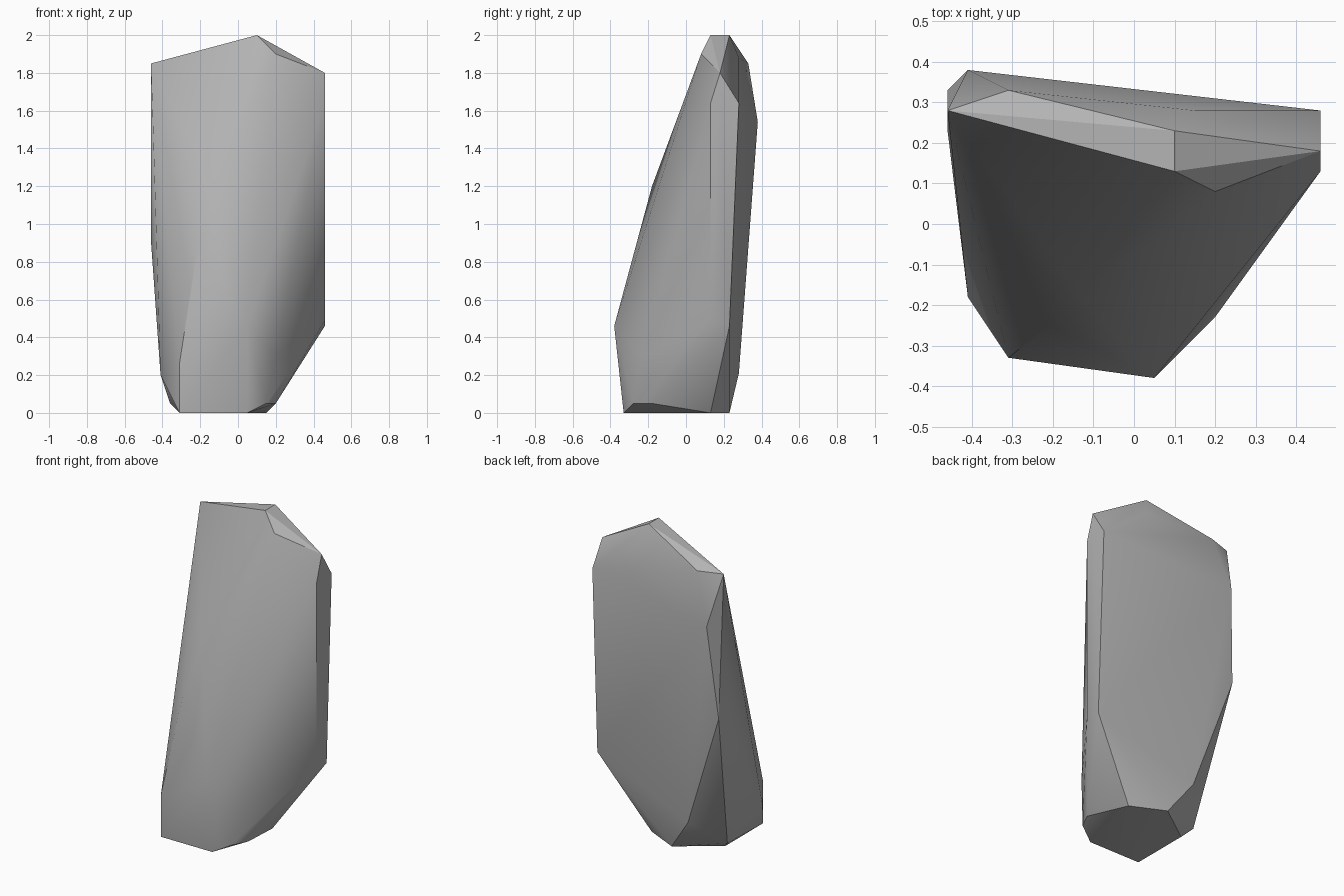
import bpy, bmesh, math

cube = bpy.data.objects.get("Cube")
if cube:
    bpy.data.objects.remove(cube, do_unlink=True)

# Stone colour
stone = bpy.data.materials.new("stone_grey")
stone.use_nodes = True
grey = (0.45, 0.45, 0.45, 1)
stone.diffuse_color = grey
stone.node_tree.nodes["Principled BSDF"].inputs["Base Color"].default_value = grey

# Corner points of the chipped boulder, grouped by region
crown = [(.1, .13, 2), (.1, .23, 2), (.2, .08, 1.9), (-.46, .28, 1.85),
         (-.31, .33, 1.85), (.15, .28, 1.88), (.46, .18, 1.8)]
left_side = [(.46, .28, 1.64), (.46, .13, 1.64), (.46, .23, .46),
             (.46, .13, .49), (.2, -.23, .3)]
right_side = [(-.41, .38, 1.54), (-.46, .33, .95), (-.46, .23, .9),
              (-.41, -.18, .2)]
front = [(.05, -.38, .46), (-.31, -.33, .26), (-.13, -.18, 1.2),
         (-.21, -.25, .9)]
foot = [(-.31, -.33, 0), (.05, -.33, 0), (.15, .13, 0), (-.06, .23, 0),
        (-.31, .05, 0), (-.36, .1, .05), (.15, -.28, .05),
        (.2, -.18, .05), (-.21, .28, .21)]

# Wrap the corners in a convex skin
bm = bmesh.new()
for point in crown + left_side + right_side + front + foot:
    bm.verts.new(point)
hull = bmesh.ops.convex_hull(bm, input=bm.verts)
loose = {v for v in hull["geom_interior"] + hull["geom_unused"]
         if isinstance(v, bmesh.types.BMVert)}
bmesh.ops.delete(bm, geom=list(loose), context="VERTS")
bmesh.ops.dissolve_limit(bm, angle_limit=math.radians(1),
                         verts=bm.verts, edges=bm.edges)
bmesh.ops.recalc_face_normals(bm, faces=bm.faces)

mesh = bpy.data.meshes.new("boulder")
bm.to_mesh(mesh)
bm.free()
mesh.materials.append(stone)
boulder = bpy.data.objects.new("boulder", mesh)
bpy.context.collection.objects.link(boulder)

# Soft facets, crisp chipped edges
bpy.ops.object.select_all(action="DESELECT")
boulder.select_set(True)
bpy.context.view_layer.objects.active = boulder
bpy.ops.object.shade_smooth_by_angle(angle=math.radians(30))
